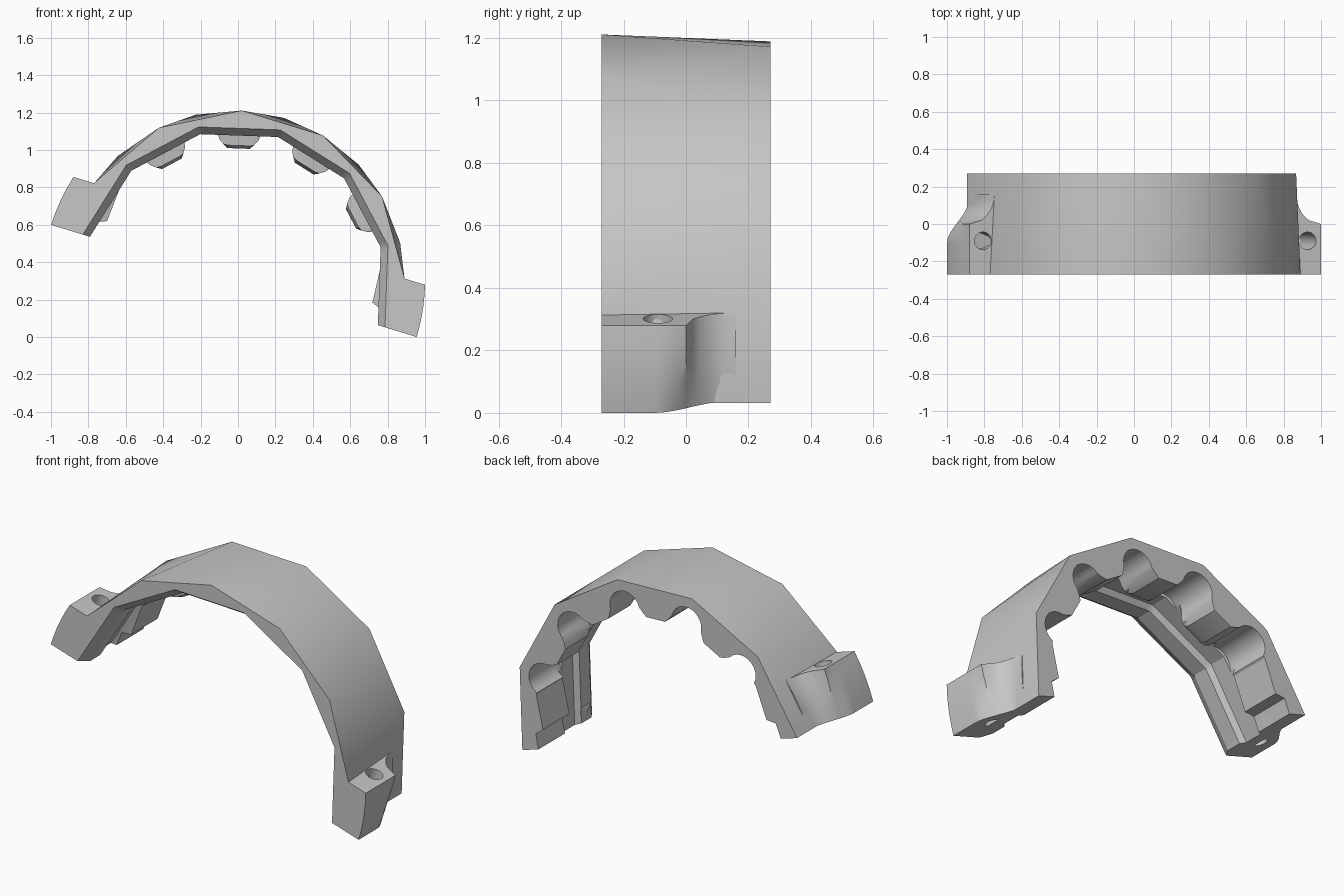
import bpy, bmesh, math
from mathutils import Matrix

if "Cube" in bpy.data.objects:
    bpy.data.objects.remove(bpy.data.objects["Cube"])

R = 0.912            # outer radius of the band
LUG_R = 1.022        # outer radius of the bolt lugs
LUG_H = 0.28         # lug height above the split plane
FRONT, BACK = -0.27, 0.27


def polar(r, deg):
    a = math.radians(deg)
    return r * math.cos(a), r * math.sin(a)


def finish(name, bm):
    """Turn a closed bmesh into an object with outward normals."""
    bmesh.ops.recalc_face_normals(bm, faces=bm.faces[:])
    if bm.calc_volume(signed=True) < 0:
        bmesh.ops.reverse_faces(bm, faces=bm.faces[:])
    me = bpy.data.meshes.new(name)
    bm.to_mesh(me)
    bm.free()
    ob = bpy.data.objects.new(name, me)
    bpy.context.collection.objects.link(ob)
    return ob


def loft(name, loops):
    """Skin equal-length loops of 3D points and cap both ends."""
    bm = bmesh.new()
    rows = [[bm.verts.new(p) for p in loop] for loop in loops]
    n = len(rows[0])
    for a, b in zip(rows, rows[1:]):
        for i in range(n):
            j = (i + 1) % n
            bm.faces.new((a[i], a[j], b[j], b[i]))
    bm.faces.new(rows[0][::-1])
    bm.faces.new(rows[-1])
    bmesh.ops.triangulate(bm, faces=bm.faces[:])
    return finish(name, bm)


def cut(target, tool):
    mod = target.modifiers.new("Cut", "BOOLEAN")
    mod.operation = "DIFFERENCE"
    mod.solver = "EXACT"
    mod.object = tool
    bpy.context.view_layer.objects.active = target
    bpy.ops.object.modifier_apply(modifier=mod.name)


# Faceted half disc: front and back outlines have staggered corners
bm = bmesh.new()
front_angles = [0] + [18 + 28.8 * k for k in range(6)] + [180]
for y, angles in ((FRONT, front_angles), (BACK, range(0, 181, 30))):
    for deg in angles:
        u, v = polar(R, deg)
        bm.verts.new((u, y, v))
bmesh.ops.convex_hull(bm, input=bm.verts[:])
band = finish("half_ring_clamp", bm)

# Rear bore outline as (angle, radius): relief step, flat wall, rounded pockets
outline = [(0.797, -0.14), (0.797, 0.085), (0.742, 0.107), (0.728, 0.30)]
for centre in (30, 60, 90):
    arc = []
    for phi in range(-90, 91, 15):
        x, t = polar(0.095, phi)
        arc.append((0.755 + x, t))
    arc = [(0.70, -0.126), (0.725, -0.11)] + arc + [(0.725, 0.11), (0.70, 0.126)]
    if centre == 30:
        arc = arc[3:]
    for x, t in arc:
        outline.append(polar(math.hypot(x, t), centre + math.degrees(math.atan2(t, x))))
half = [(round(math.degrees(math.atan2(v, u)), 3), math.hypot(u, v)) for u, v in outline]
half = [p for p in half if p[0] <= 90]
bore = half + [(180 - a, r) for a, r in reversed(half) if a < 89.9]


def rear_radius(deg):
    for (a0, r0), (a1, r1) in zip(bore, bore[1:]):
        if a0 <= deg <= a1:
            return r0 + (r1 - r0) * (deg - a0) / (a1 - a0)
    return bore[-1][1]


def facet_radius(r, deg):
    return r * math.cos(math.radians(15)) / math.cos(math.radians(deg % 30 - 15))


# Cavity: front lip, recess, bevelled tooth fronts, then the rear bore
stations = [(-0.3, 0.86), (FRONT, 0.845), (-0.21, 0.805), (-0.12, 0.805),
            (-0.1, 0.835), (-0.002, 0.835), (0, 0.835), (0.02, 0.835),
            (0.03, 0.75), (0.07, 0.5), (0.3, 0.5)]
sweep = sorted({a for a, r in bore} | {30.0 * k for k in range(7)})
loops = []
for y, r in stations:
    loop = []
    for deg in sweep:
        radius = facet_radius(r, deg)
        if y >= 0:
            radius = max(radius, rear_radius(deg))
        u, v = polar(radius, deg)
        loop.append((u, y, v))
    loops.append(loop)
cavity = loft("cavity_cutter", loops)
cut(band, cavity)


# Bolt lugs that sweep back into the band
def lug_section(side, y):
    t = min(max((y + 0.1) / 0.22, 0), 1)
    low = 1 - t * t * (3 - 2 * t)
    t = min(max(y / 0.16, 0), 1)
    high = 1 - math.sqrt(1 - (1 - t) ** 2)
    pts = [(side * 0.8, y, LUG_H), (side * 0.8, y, 0)]
    for k in range(6):
        f = k / 5
        base = 0.905 - 0.016 * f
        r = base + (LUG_R - base) * (low * (1 - f) + high * f)
        v = LUG_H * f
        pts.append((side * math.sqrt(r * r - v * v), y, v))
    return pts


parts = [band]
depths = [FRONT] + [-0.1 + 0.02 * k for k in range(14)]
for side, name in ((-1, "right_bolt_lug"), (1, "left_bolt_lug")):
    lug = loft(name, [lug_section(side, y) for y in depths])
    ring = [polar(0.047, 15 * k) for k in range(24)]
    hole = loft("hole_cutter", [[(side * 0.908 + a, -0.09 + b, v) for a, b in ring]
                                for v in (-0.1, 0.36)])
    cut(lug, hole)
    bpy.data.objects.remove(hole)
    cut(lug, cavity)
    parts.append(lug)
bpy.data.objects.remove(cavity)

# Plain grey plastic
mat = bpy.data.materials.new("plain_grey")
mat.use_nodes = True
grey = (0.57, 0.57, 0.57, 1)
mat.diffuse_color = grey
mat.node_tree.nodes["Principled BSDF"].inputs["Base Color"].default_value = grey

# Tilt the split plane, set the part on the ground and shade it
tilt = Matrix.Rotation(math.radians(17.06), 4, "Y")
bpy.ops.object.select_all(action="DESELECT")
for part in parts:
    part.data.transform(Matrix.Translation((-0.022, 0, 0.3)) @ tilt)
    part.data.materials.clear()
    part.data.materials.append(mat)
    part.select_set(True)
bpy.context.view_layer.objects.active = band
bpy.ops.object.shade_smooth_by_angle(angle=math.radians(28))
